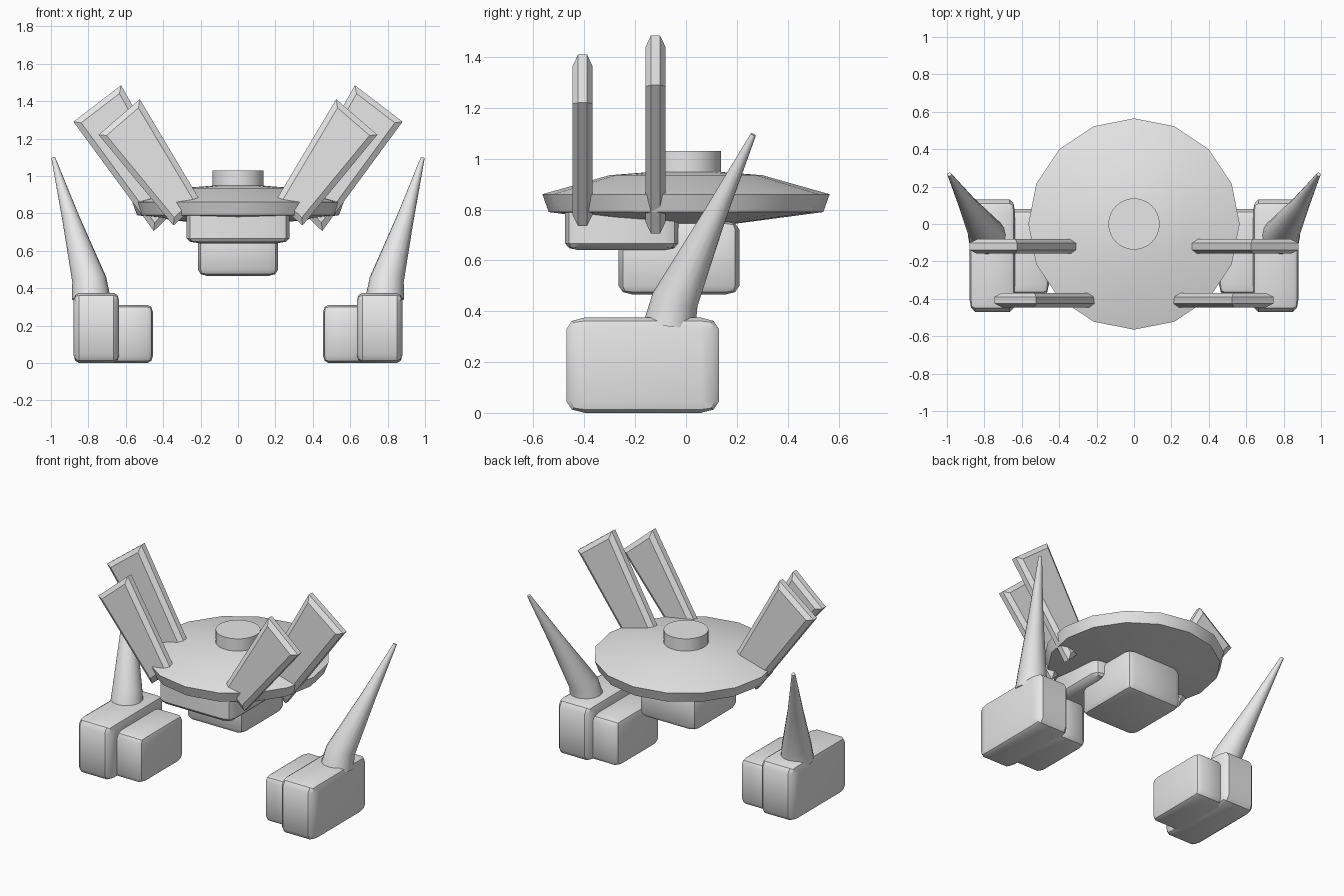
import bpy, bmesh, math
from mathutils import Vector, Matrix

cube = bpy.data.objects.get("Cube")
if cube:
    bpy.data.objects.remove(cube, do_unlink=True)

grey = bpy.data.materials.new("light_grey")
grey.use_nodes = True
grey.diffuse_color = (0.8, 0.8, 0.8, 1)
grey.node_tree.nodes["Principled BSDF"].inputs["Base Color"].default_value = (0.8, 0.8, 0.8, 1)


def finish(name, bm, angle=35):
    bmesh.ops.recalc_face_normals(bm, faces=bm.faces)
    mesh = bpy.data.meshes.new(name)
    bm.to_mesh(mesh)
    bm.free()
    mesh.materials.append(grey)
    obj = bpy.data.objects.new(name, mesh)
    bpy.context.collection.objects.link(obj)
    bpy.ops.object.select_all(action="DESELECT")
    obj.select_set(True)
    bpy.context.view_layer.objects.active = obj
    bpy.ops.object.shade_smooth_by_angle(angle=math.radians(angle))
    return obj


def loft(name, rings, angle=35):
    """Skin a list of equal-length point rings and cap both ends."""
    bm = bmesh.new()
    loops = [[bm.verts.new(p) for p in ring] for ring in rings]
    n = len(loops[0])
    for a, b in zip(loops, loops[1:]):
        for i in range(n):
            j = (i + 1) % n
            bm.faces.new((a[i], a[j], b[j], b[i]))
    bm.faces.new(loops[0])
    bm.faces.new(loops[-1])
    return finish(name, bm, angle)


def circle(center, radius, axis=(0, 0, 1), sides=16):
    turn = Vector((0, 0, 1)).rotation_difference(Vector(axis))
    steps = [2 * math.pi * i / sides for i in range(sides)]
    return [Vector(center) + turn @ Vector((radius * math.cos(t), radius * math.sin(t), 0))
            for t in steps]


def rounded_box(name, low, high):
    """A bevelled unit cube stretched between two corners."""
    low, high = Vector(low), Vector(high)
    bm = bmesh.new()
    bmesh.ops.create_cube(bm, size=1)
    bmesh.ops.bevel(bm, geom=bm.edges[:], offset=0.12, segments=2, profile=0.5, affect="EDGES")
    size = Matrix.Diagonal(high - low).to_4x4()
    bm.transform(Matrix.Translation((low + high) / 2) @ size)
    return finish(name, bm)


def inset(outline, d):
    """Move every side of a 2D outline inwards by d."""
    pts = [Vector(p) for p in outline]
    result = []
    for i, p in enumerate(pts):
        a = (pts[i - 1] - p).normalized()
        b = (pts[(i + 1) % len(pts)] - p).normalized()
        result.append(p + (a + b) * d / abs(a.cross(b)))
    return result


def panel(name, side, outline, y):
    """A tapered upright plate with chamfered rims."""
    inner = inset(outline, 0.03)
    layers = [(inner, -0.039), (outline, -0.018), (outline, 0.018), (inner, 0.039)]
    loft(name, [[(side * x, y + dy, z) for x, z in pts] for pts, dy in layers], 20)


# Saucer body with a cap on top
saucer = [(0.02, 0.74), (0.2, 0.745), (0.54, 0.79), (0.565, 0.86), (0.3, 0.935), (0.02, 0.957)]
loft("saucer", [circle((0, 0, z), r) for r, z in saucer])
loft("top_cap", [circle((0, 0, z), 0.137, sides=32) for z in (0.92, 1.03)])

# Blocks under the saucer
rounded_box("front_block", (-0.275, -0.475, 0.64), (0.275, -0.03, 0.86))
rounded_box("lower_block", (-0.215, -0.265, 0.465), (0.215, 0.21, 0.755))

# Paired parts: feet, horns and panels
front_outline = [(0.525, 1.41), (0.745, 1.22), (0.345, 0.735), (0.20, 0.865)]
rear_outline = [(0.625, 1.485), (0.88, 1.29), (0.45, 0.705), (0.28, 0.87)]
for side, label in ((1, "left"), (-1, "right")):
    for part, x0, x1, y0, y1, top in (("outer", 0.635, 0.88, -0.47, 0.13, 0.375),
                                      ("inner", 0.455, 0.70, -0.38, 0.08, 0.31)):
        xs = sorted((side * x0, side * x1))
        rounded_box(f"{label}_{part}_foot", (xs[0], y0, 0), (xs[1], y1, top))

    lean = (side * 0.2, 0.31, 0.65)
    loft(f"{label}_horn", [
        circle((side * 0.785, -0.065, 0.345), 0.103, (side * 0.05, 0.1, 1)),
        circle((side * 0.795, -0.043, 0.445), 0.092, (side * 0.12, 0.25, 0.8)),
        circle((side * 0.893, 0.11, 0.77), 0.047, lean),
        circle((side * 0.987, 0.265, 1.095), 0.011, lean)], 50)

    panel(f"{label}_front_panel", side, front_outline, -0.407)
    panel(f"{label}_rear_panel", side, rear_outline, -0.12)
